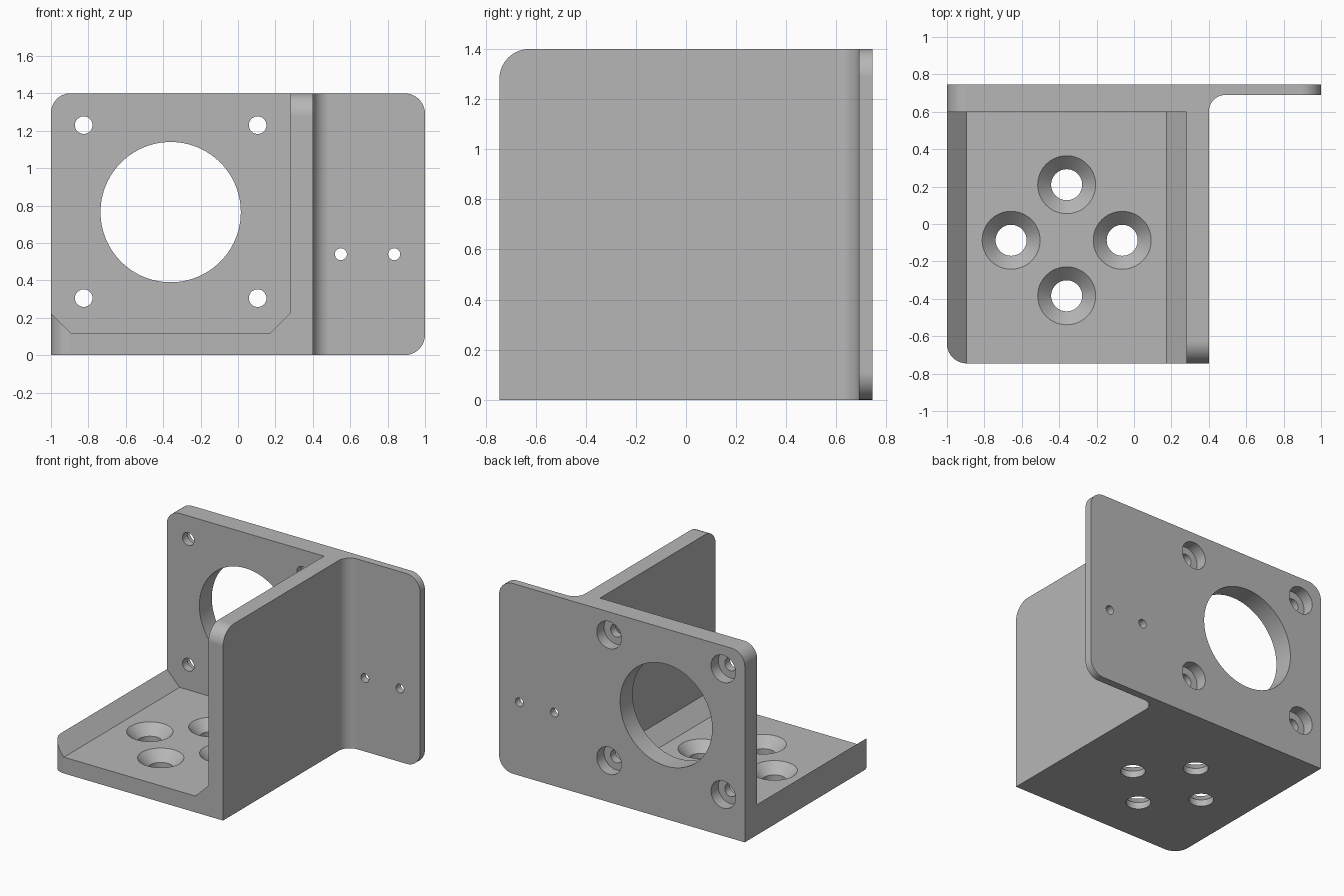
import bpy
import bmesh
from math import cos, sin, pi

cube = bpy.data.objects.get("Cube")
if cube:
    bpy.data.objects.remove(cube, do_unlink=True)

HEIGHT, FRONT, BACK = 1.4, -0.745, 0.745
WALL_IN, WALL_OUT = 0.28, 0.4       # side wall faces
PLATE_FRONT, FLANGE_FRONT = 0.6, 0.69
FLOOR, CHAMFER = 0.12, 0.105
OVER = 0.1                          # cutter overshoot

metal = bpy.data.materials.new("grey metal")
metal.use_nodes = True
metal.diffuse_color = (0.47, 0.47, 0.47, 1)
metal.node_tree.nodes["Principled BSDF"].inputs["Base Color"].default_value = (0.47, 0.47, 0.47, 1)


def arc(u, v, r, start, end, n=16):
    """Points on an arc, with angles in quarter turns."""
    angles = [(start + (end - start) * i / n) * pi / 2 for i in range(n + 1)]
    return [(u + r * cos(a), v + r * sin(a)) for a in angles]


def loft(name, axis, rings):
    """Closed solid through outlines placed at levels along an axis."""
    place = {"x": lambda u, v, w: (w, u, v),
             "y": lambda u, v, w: (u, w, v),
             "z": lambda u, v, w: (u, v, w)}[axis]
    bm = bmesh.new()
    loops = [[bm.verts.new(place(u, v, w)) for u, v in outline] for outline, w in rings]
    for a, b in zip(loops, loops[1:]):
        for i in range(len(a)):
            j = (i + 1) % len(a)
            bm.faces.new((a[i], a[j], b[j], b[i]))
    bm.faces.new(loops[0])
    bm.faces.new(loops[-1])
    bmesh.ops.recalc_face_normals(bm, faces=bm.faces)
    mesh = bpy.data.meshes.new(name)
    bm.to_mesh(mesh)
    bm.free()
    obj = bpy.data.objects.new(name, mesh)
    bpy.context.collection.objects.link(obj)
    return obj


def prism(name, axis, outline, low, high):
    return loft(name, axis, [(outline, low), (outline, high)])


def cut(cutter):
    """Subtract a cutter from the bracket and discard it."""
    cutter.hide_render = True
    mod = bracket.modifiers.new("cut", "BOOLEAN")
    mod.operation, mod.solver, mod.object = "DIFFERENCE", "EXACT", cutter
    bpy.ops.object.modifier_apply(modifier=mod.name)
    bpy.data.objects.remove(cutter, do_unlink=True)


def round_corner(axis, u, v, su, sv, r, low, high):
    """Round off the corner at (u, v) that points towards (su, sv)."""
    cu, cv = u - su * r, v - sv * r
    outline = [(cu + su * p, cv + sv * q) for p, q in arc(0, 0, r, 0, 1)]
    outline += [(cu, v + sv * OVER), (u + su * OVER, v + sv * OVER), (u + su * OVER, cv)]
    cut(prism("corner_cutter", axis, outline, low, high))


def hole(axis, u, v, steps, n=48):
    """Drill a stepped or tapered round hole from (radius, level) steps."""
    cut(loft("hole_cutter", axis, [(arc(u, v, r, 0, 4, n)[:-1], w) for r, w in steps]))


# Full-height plan: block, thin flange and the fillet between them
r = FLANGE_FRONT - PLATE_FRONT
plan = arc(-1 + CHAMFER, FRONT + CHAMFER, CHAMFER, 2, 3)
plan += [(WALL_OUT, FRONT)]
plan += arc(WALL_OUT + r, PLATE_FRONT, r, 2, 1)
plan += [(1, FLANGE_FRONT), (1, BACK), (-1, BACK)]
bracket = prism("bracket", "z", plan, 0, HEIGHT)
bracket.data.materials.append(metal)
bpy.context.view_layer.objects.active = bracket
bracket.select_set(True)

# Pocket between floor, side wall and back plate, with chamfered floor edges
rise = FLOOR + CHAMFER
pocket = [(WALL_IN, HEIGHT + OVER), (WALL_IN, rise), (WALL_IN - CHAMFER, FLOOR),
          (-1 + CHAMFER, FLOOR), (-1 - OVER, rise + OVER), (-1 - OVER, HEIGHT + OVER)]
cut(prism("pocket_cutter", "y", pocket, FRONT - OVER, PLATE_FRONT))

# Rounded plate, flange and side wall corners
round_corner("y", -1, HEIGHT, -1, 1, 0.105, 0.5, 1)
round_corner("y", 1, HEIGHT, 1, 1, 0.11, 0.5, 1)
round_corner("y", 1, 0, 1, -1, 0.11, 0.5, 1)
round_corner("x", FRONT, HEIGHT, -1, 1, 0.12, 0.2, 0.5)

# Large bore and counterbored screw holes in the back plate
hole("y", -0.36, 0.765, [(0.375, 0.5), (0.375, 1)], 96)
for x in (-0.825, 0.105):
    for z in (0.305, 1.23):
        hole("y", x, z, [(0.047, 0.5), (0.047, 0.66), (0.1, 0.66), (0.1, 1)])

# Small flange holes
for x in (0.55, 0.835):
    hole("y", x, 0.54, [(0.032, 0.5), (0.032, 1)], 32)

# Countersunk floor holes in a diamond
for dx, dy in ((1, 0), (-1, 0), (0, 1), (0, -1)):
    hole("z", -0.36 + 0.297 * dx, -0.087 + 0.297 * dy,
         [(0.083, -OVER), (0.083, 0.048), (0.155, FLOOR), (0.155, FLOOR + 0.05)])

# Smooth the curved surfaces while keeping flats flat
bpy.ops.object.shade_smooth_by_angle(angle=pi / 6)
weighted = bracket.modifiers.new("flat_normals", "WEIGHTED_NORMAL")
weighted.keep_sharp = True
